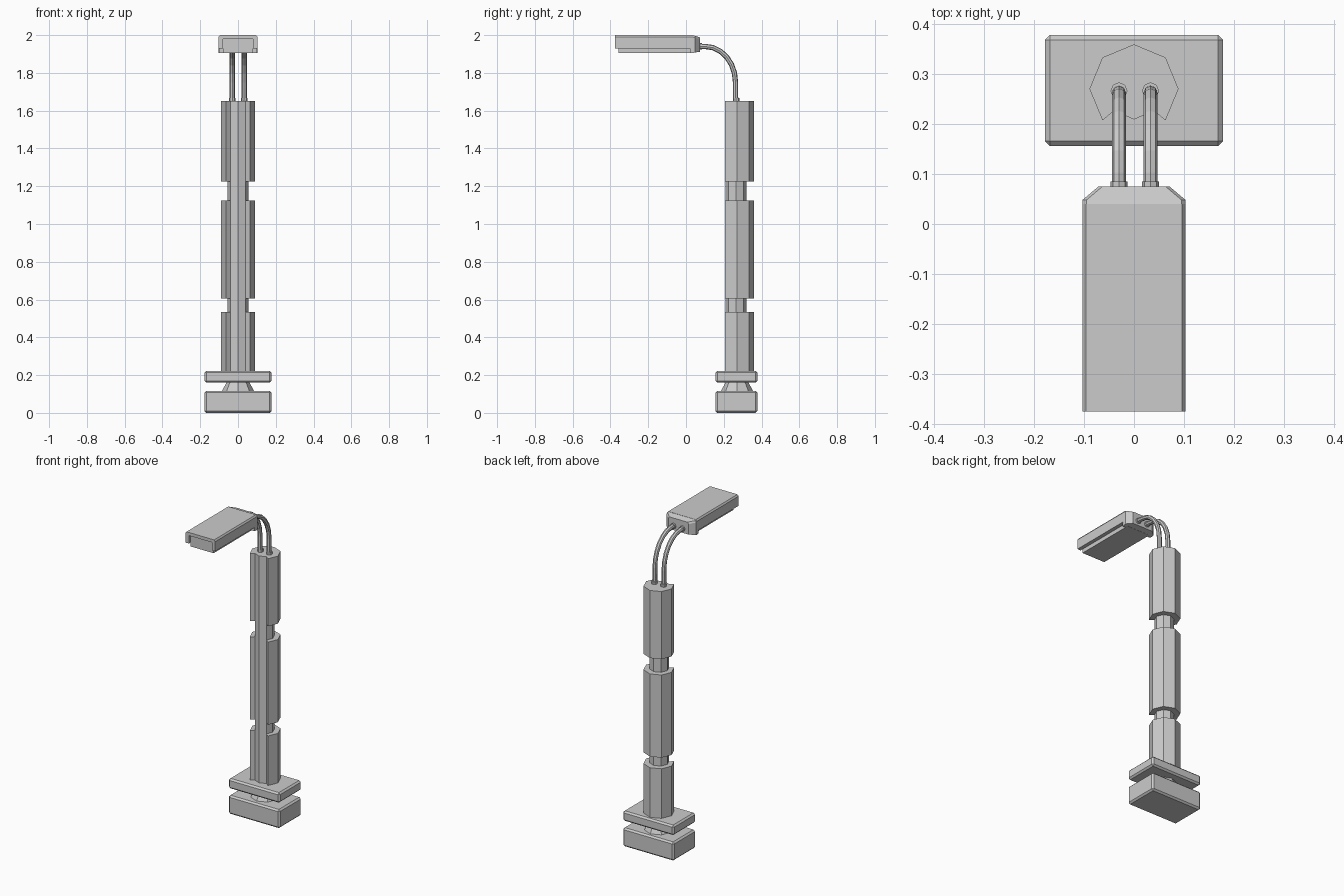
import bpy, bmesh
from math import sin, cos, pi, radians
from mathutils import Vector

if "Cube" in bpy.data.objects:
    bpy.data.objects.remove(bpy.data.objects["Cube"])

PY = 0.27  # depth position of the post axis


def loft(name, rings):
    """Skin a list of equal-length point rings and cap both ends."""
    bm = bmesh.new()
    vs = [[bm.verts.new(p) for p in r] for r in rings]
    n = len(vs[0])
    for a, b in zip(vs, vs[1:]):
        for i in range(n):
            j = (i + 1) % n
            bm.faces.new((a[i], a[j], b[j], b[i]))
    bm.faces.new(vs[0][::-1])
    bm.faces.new(vs[-1])
    bmesh.ops.recalc_face_normals(bm, faces=bm.faces)
    me = bpy.data.meshes.new(name)
    bm.to_mesh(me)
    bm.free()
    ob = bpy.data.objects.new(name, me)
    bpy.context.collection.objects.link(ob)
    return ob


def prism(name, profile, z0, z1):
    return loft(name, [[(x, y, z) for x, y in profile] for z in (z0, z1)])


def box(name, x, y0, y1, z0, z1, bevel=0):
    ob = prism(name, [(-x, y0), (x, y0), (x, y1), (-x, y1)], z0, z1)
    if bevel:
        m = ob.modifiers.new("bevel", 'BEVEL')
        m.width = bevel
        m.segments = 1
    return ob


def ring(r, cx=0, cy=PY, n=8, a0=0, a1=360):
    steps = n if a1 - a0 == 360 else n + 1
    return [(cx + r * cos(radians(a0 + (a1 - a0) * i / n)),
             cy + r * sin(radians(a0 + (a1 - a0) * i / n))) for i in range(steps)]


def tube(name, path, x, r):
    """Eight-sided tube following a path in the y-z plane."""
    rings = []
    for i, p in enumerate(path):
        q0, q1 = path[max(i - 1, 0)], path[min(i + 1, len(path) - 1)]
        t = Vector((0, q1[0] - q0[0], q1[1] - q0[1])).normalized()
        u = Vector((1, 0, 0))
        v = t.cross(u)
        c = Vector((x, p[0], p[1]))
        rings.append([c + r * (cos(k * pi / 4) * u + sin(k * pi / 4) * v)
                      for k in range(8)])
    return loft(name, rings)


# Base block, upper plate and the flared foot between them
box("base_block", 0.178, 0.156, 0.378, 0.0, 0.117, 0.01)
box("base_plate", 0.178, 0.156, 0.378, 0.16, 0.223, 0.01)
loft("post_foot", [[(x, y, z) for x, y in ring(r)]
                   for z, r in ((0.11, 0.088), (0.125, 0.08), (0.17, 0.056))])

# Octagonal core running the full height
prism("post_core", ring(0.056, cy=0.265), 0.11, 1.65)

# Octagonal sleeves, open at the front where the core shows
sleeve = ring(0.089, n=6, a0=-45, a1=225) + [(-0.04, 0.226), (0.04, 0.226)]
for i, (z0, z1) in enumerate(((0.2, 0.535), (0.605, 1.125), (1.225, 1.65))):
    prism(f"post_sleeve_{i + 1}", sleeve, z0, z1)

# Twin bent tubes with collars at both ends
R = 0.175
path = [(0.263, 1.64), (0.262, 1.72)]
path += [(0.262 - 0.16 + 0.16 * cos(a * pi / 12), 1.75 + 0.19 * sin(a * pi / 12))
         for a in range(0, 7)]
path.append((0.05, 1.94))
for side, x in (("left", -0.03), ("right", 0.033)):
    tube(f"arm_tube_{side}", path, x, 0.014)
    tube(f"arm_collar_low_{side}", [(0.266, 1.64), (0.266, 1.667)], x, 0.017)
    tube(f"arm_collar_high_{side}", [(0.085, 1.94), (0.06, 1.94)], x, 0.017)

# Lamp hood: channel section with chamfered top edges
half = [(0.08, 1.98), (0.08, 1.93), (0.103, 1.93), (0.103, 1.99), (0.096, 2.0)]
section = half + [(-x, z) for x, z in half[::-1]]
loft("lamp_hood", [[(x, y, z) for x, z in section] for y in (-0.375, 0.04)])

# Lamp body inside the hood, reaching below it
box("lamp_body", 0.08, -0.357, 0.04, 1.905, 1.985)

# Tapered rear cap
caps = ((0.02, 0.1, 1.905, 2.0), (0.036, 0.103, 1.905, 2.0),
        (0.048, 0.103, 1.908, 1.996), (0.075, 0.071, 1.912, 1.988))
loft("lamp_rear_cap", [[(-x, y, z0), (x, y, z0), (x, y, z1 - 0.01),
                        (x - 0.008, y, z1), (-x + 0.008, y, z1), (-x, y, z1 - 0.01)]
                       for y, x, z0, z1 in caps])
